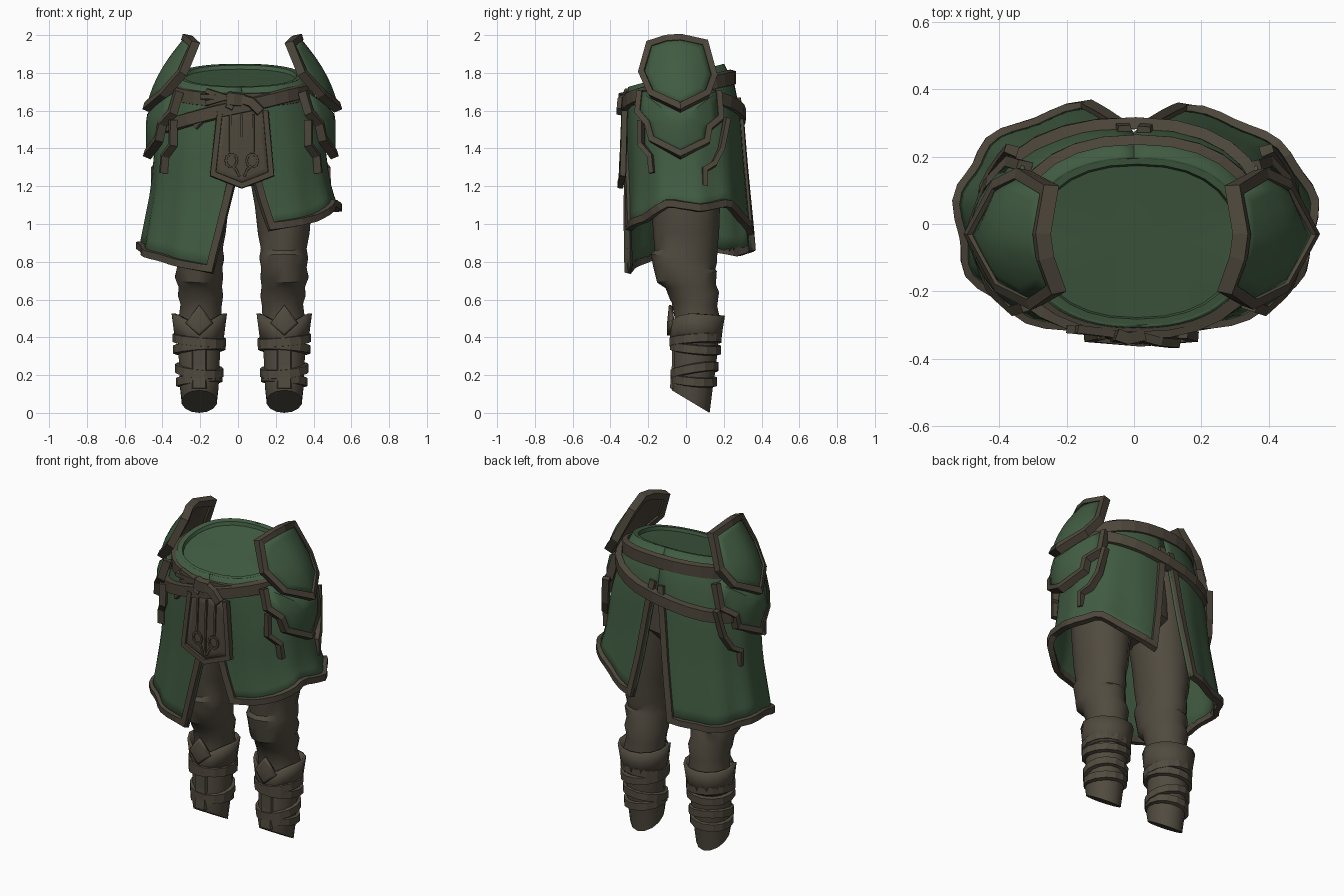
import bpy, bmesh, math
from mathutils import Vector as V

if "Cube" in bpy.data.objects:
    bpy.data.objects.remove(bpy.data.objects["Cube"])


def mat(name, rgb):
    m = bpy.data.materials.new(name)
    m.diffuse_color = (*rgb, 1)
    m.use_nodes = True
    m.node_tree.nodes["Principled BSDF"].inputs["Base Color"].default_value = m.diffuse_color
    return m


GREEN = mat("green cloth", (0.052, 0.106, 0.054))
TRIM = mat("brown leather trim", (0.073, 0.061, 0.043))
LEG = mat("olive brown leggings", (0.082, 0.07, 0.05))


def build(name, verts, faces, m, thick=0, smooth=True):
    me = bpy.data.meshes.new(name)
    me.from_pydata([tuple(v) for v in verts], [], faces)
    bm = bmesh.new()
    bm.from_mesh(me)
    bmesh.ops.recalc_face_normals(bm, faces=bm.faces)
    bm.to_mesh(me)
    bm.free()
    ob = bpy.data.objects.new(name, me)
    bpy.context.collection.objects.link(ob)
    me.materials.append(m)
    if thick:
        s = ob.modifiers.new("thickness", "SOLIDIFY")
        s.thickness, s.offset = thick, 0
    if smooth:
        bpy.context.view_layer.objects.active = ob
        ob.select_set(True)
        bpy.ops.object.shade_smooth_by_angle(angle=math.radians(35))
        ob.select_set(False)
    return ob


def interp(table, t):
    for (a, va), (b, vb) in zip(table, table[1:]):
        if t <= b:
            return va + (vb - va) * max(0, (t - a) / (b - a))
    return table[-1][1]


def ribbon(name, pts, w, t, normal=None, closed=False, m=TRIM):
    """Rectangular strap along a path, lying flat on the given outward direction."""
    pts = [V(p) for p in pts]
    n, verts, faces = len(pts), [], []
    for i, p in enumerate(pts):
        a = pts[i - 1] if closed or i else p
        b = pts[(i + 1) % n] if closed or i < n - 1 else p
        d1 = (p - a).normalized() if p != a else (b - p).normalized()
        d2 = (b - p).normalized() if p != b else d1
        tan = (d1 + d2).normalized()
        nm = normal(p).normalized()
        side = tan.cross(nm).normalized()
        nm = side.cross(tan)
        k = w / 2 * min(1.5, 1 / max(0.5, tan.dot(d2)))
        verts += [p + side * k - nm * t / 2, p + side * k * 0.8 + nm * t / 2,
                  p - side * k * 0.8 + nm * t / 2, p - side * k - nm * t / 2]
    for i in range(n if closed else n - 1):
        o, q = i * 4, (i + 1) % n * 4
        faces += [(o + j, o + (j + 1) % 4, q + (j + 1) % 4, q + j) for j in range(4)]
    if not closed:
        faces += [(0, 1, 2, 3), (n * 4 - 1, n * 4 - 2, n * 4 - 3, n * 4 - 4)]
    return build(name, verts, faces, m, smooth=False)


def plate(name, outline, place, m, thick, rings=4):
    """Curved plate filled from an outline towards its middle."""
    n = len(outline)
    c = [sum(p[k] for p in outline) / n for k in (0, 1)]
    verts = [place(c[0] + (p[0] - c[0]) * r / rings, c[1] + (p[1] - c[1]) * r / rings)
             for r in range(rings, 0, -1) for p in outline] + [place(*c)]
    faces = [(r * n + i, r * n + (i + 1) % n, (r + 1) * n + (i + 1) % n, (r + 1) * n + i)
             for r in range(rings - 1) for i in range(n)]
    faces += [((rings - 1) * n + i, (rings - 1) * n + (i + 1) % n, rings * n) for i in range(n)]
    return build(name, verts, faces, m, thick)


# --- skirt surface: angle around the body and drop below the tilted waistline
RX = [(0, .325), (.1, .37), (.35, .44), (.6, .46), (.95, .525)]
FRONT = [(0, -.3), (.12, -.308), (.5, -.30), (1, -.315)]
BACK = [(0, .195), (.1, .25), (.25, .28), (.5, .30), (1, .345)]


def rim(th):
    return 1.785 + 0.06 * math.sin(th)


def body(th, z, off=0.0, fold=0.0, flare=0.0):
    d = max(0, rim(th) - z)
    c, s = math.cos(th), math.sin(th)
    f, b = interp(FRONT, d), interp(BACK, d)
    k = 1 + fold * d * math.sin(11 * th)
    c, s = math.copysign(abs(c) ** .87, c), math.copysign(abs(s) ** .87, s)
    return V((.01 + (interp(RX, d) * k + off + flare) * c,
              (f + b) / 2 + ((b - f) / 2 * k + off) * s, z))


def outward(p):
    return V((p.x, p.y * 1.5, 0))


def skirt_panel(name, a0, a1, b0, b1, hem, flare):
    def at(u, v, off=0):
        a = a0 + (a1 - a0) * max(0, (v - .2) / .8)
        b = b0 + (b1 - b0) * max(0, (v - .4) / .6)
        deg = a + (b - a) * u
        th = math.radians(deg)
        z = rim(th) + (interp(hem, deg) - rim(th)) * v
        return body(th, z, off, .025, flare * v ** 5)
    nu, nv = 30, 10
    verts = [at(i / nu, j / nv) for j in range(nv + 1) for i in range(nu + 1)]
    faces = [(j * 31 + i, j * 31 + i + 1, j * 31 + i + 32, j * 31 + i + 31)
             for j in range(nv) for i in range(nu)]
    build(name, verts, faces, GREEN, .014)
    path = [at(.015, v / 10, .008) for v in range(2, 10)]
    path += [at(.015 + .97 * i / 24, .98, .008) for i in range(25)]
    path += [at(.985, v / 10, .008) for v in range(9, 3, -1)]
    ribbon(name + "_trim", path, .046, .034, outward)


skirt_panel("long_skirt_panel", 91, 101, 271, 257,
            [(91, .87), (130, .83), (175, .87), (215, .81), (257, .74)], 0)
skirt_panel("short_skirt_panel", 91, 81, -89, -76,
            [(-90, .97), (-76, .97), (-40, 1.02), (-15, 1.1), (10, 1.07), (38, 1.1), (79, .95)], .035)

# --- waist cap with a narrow raised rim
N = 28
A = [2 * math.pi * i / N for i in range(N)]
ring = [body(a, rim(a)) for a in A]
mid = V((.01, -.05, 1.785))
verts = ring + [mid + (p - mid) * .93 for p in ring] + \
    [mid + (p - mid) * .91 - V((0, 0, .02)) for p in ring] + [mid - V((0, 0, .02))]
faces = [(r * N + i, r * N + (i + 1) % N, (r + 1) * N + (i + 1) % N, (r + 1) * N + i)
         for r in range(2) for i in range(N)]
faces += [(2 * N + i, 2 * N + (i + 1) % N, 3 * N) for i in range(N)]
build("waist_cap", verts, faces, GREEN)

# --- belts: one level with the waist, one slung low on the left
ribbon("upper_belt", [body(a, rim(a) - .07, .009 + .008 * math.sin(a)) for a in A], .085, .03, outward, True)
ribbon("slung_belt", [body(a, 1.6 + .1 * math.cos(a) - .02 * math.sin(a), .018) for a in A],
       .078, .035, outward, True)

# --- layered hip plates, mirrored to both sides
TOP = [(-.19, 1.95), (-.1, 1.98), (-.03, 1.985), (.1, 1.955), (.145, 1.78), (.11, 1.69),
       (-.03, 1.62), (-.18, 1.69), (-.23, 1.8)]
LOW = [(-.24, 1.7), (-.25, 1.59), (-.2, 1.53), (-.18, 1.45), (-.03, 1.37), (.11, 1.44),
       (.12, 1.51), (.18, 1.56), (.17, 1.7)]
STRAPS = [[(-.24, 1.55), (-.24, 1.42), (-.19, 1.36), (-.18, 1.27)],
          [(.22, 1.56), (.19, 1.40), (.15, 1.32), (.10, 1.29), (.10, 1.20)]]
for side, sx in (("right", 1), ("left", -1)):
    def on_top(y, z, o=0):
        bulge = .035 * math.sin(math.pi * min(1, max(0, (z - 1.6) / .4)))
        return V((.023 + sx * (.285 + o + bulge + .555 * (2 - z) - 2.8 * (y + .03) ** 2), y, z))

    def on_low(y, z, o=0):
        return V((.015 + sx * (.492 + o - .4 * max(0, z - 1.58) - 2.6 * (y + .03) ** 2), y, z))

    def on_cloth(y, z):
        return V((.015 + sx * (.475 - 2.0 * y * y), y, z))

    def out(p):
        return V((sx, 1.8 * p.y, .3))
    plate(side + "_upper_hip_plate", TOP, on_top, GREEN, .016)
    plate(side + "_upper_plate_lining", TOP, lambda y, z: on_top(y, z, -.016), TRIM, .012)
    ribbon(side + "_upper_hip_plate_trim", [on_top(*p) for p in TOP], .04, .046, out, True)
    plate(side + "_lower_hip_plate", LOW, on_low, GREEN, .02)
    ribbon(side + "_lower_hip_plate_trim", [on_low(*p) for p in LOW], .038, .045, out)
    for k, s in enumerate(STRAPS):
        ribbon(f"{side}_hip_strap_{k}", [on_cloth(*p) for p in s], .032, .04, out)


# --- front tabard with border, seam and looped cord
def on_tab(x, z, o=0):
    return V((x, -.325 - o - .04 * (1.6 - z) + .5 * (x - .02) ** 2, z))


def forward(p):
    return V((0, -1, 0))


TAB = [(-.095, 1.6), (-.132, 1.265), (.02, 1.205), (.175, 1.265), (.145, 1.6)]
plate("tabard", TAB, on_tab, TRIM, .02)
ribbon("tabard_border", [on_tab(*p, .008) for p in TAB], .034, .03, forward)
ribbon("tabard_seam", [on_tab(.02, z, .01) for z in (1.58, 1.4, 1.24)], .014, .014, forward)
for sx in (-1, 1):
    loop = [(.02 + sx * (.055 + .03 * math.sin(t)), 1.335 + .035 * math.cos(t))
            for t in [math.pi * (1.1 - i / 5) for i in range(11)]]
    path = [(.02 + sx * .012, 1.25)] + [(.02 + sx * .03, 1.29)] + loop
    ribbon("tabard_cord", [on_tab(*p, .01) for p in path], .014, .016, forward)
    ribbon("tabard_stripe", [on_tab(.02 + sx * .06, z, .01) for z in (1.58, 1.45, 1.38)],
           .014, .014, forward)

# --- belt knot, leaf-shaped end and hanging tails
ribbon("belt_knot", [(-.055, -.328, 1.665), (-.02, -.34, 1.66), (.03, -.328, 1.655)], .075, .035, forward)
ribbon("belt_tail", [(.02, -.335, 1.66), (.07, -.35, 1.645), (.12, -.355, 1.595)], .055, .025, forward)
ribbon("short_tail", [(-.03, -.33, 1.65), (-.05, -.34, 1.61)], .045, .022, forward)
for dx, dz in ((-.14, .005), (-.11, .035), (-.11, -.03)):
    ribbon("belt_leaf", [(-.06, -.325, 1.67), (-.06 + dx, -.312, 1.67 + dz)], .03, .024, forward)
ribbon("side_knot", [(-.24, -.26, 1.57), (-.2, -.29, 1.52)], .06, .035, outward)

# --- legs: height, centre x, centre y, radii, tilt
LEGROWS = [(.06, .225, .025, .095, .10, .06), (.14, .225, .03, .105, .11, .02),
           (.25, .225, .045, .11, .115, 0), (.38, .225, .05, .115, .12, 0),
           (.5, .222, .06, .115, .12, 0), (.575, .215, .045, .112, .12, .01),
           (.62, .218, .045, .122, .13, -.02), (.67, .22, .025, .118, .133, -.01),
           (.72, .226, .005, .13, .158, -.03), (.77, .223, -.01, .123, .165, .01),
           (.82, .222, -.01, .132, .175, .02), (.87, .222, 0, .124, .166, -.01),
           (.95, .222, 0, .14, .175, .01), (1.1, .22, 0, .155, .18, 0),
           (1.35, .2, 0, .18, .2, 0), (1.6, .15, 0, .14, .2, 0)]


def loft(name, rows, sx, thick=0, dip=0, n=14):
    verts = []
    for j, (z, cx, cy, rx, ry, tilt) in enumerate(rows):
        for i in range(n):
            a = 2 * math.pi * (i + .5) / n
            s = math.sin(a)
            h = z - tilt * s - (dip * max(0, -s) ** 3 if j else 0)
            verts.append((.02 + sx * (cx + rx * math.cos(a)), cy + ry * s, h))
    faces = [(j * n + i, j * n + (i + 1) % n, (j + 1) * n + (i + 1) % n, (j + 1) * n + i)
             for j in range(len(rows) - 1) for i in range(n)]
    if not thick:
        faces.append(tuple(range(n)))
    build(name, verts, faces, LEG, thick)


loft("pelvis", [(1.2, 0, 0, .1, .12, 0), (1.3, 0, 0, .25, .2, 0), (1.6, 0, -.02, .28, .21, 0)], 1)
for side, sx in (("right", 1), ("left", -1)):
    cx = .02 + sx * .225
    loft(side + "_leg", LEGROWS, sx)
    # flared cuff below the knee, with a pointed front plate
    loft(side + "_knee_cuff", [(.37, .225, .055, .122, .122, 0), (.45, .225, .055, .132, .131, .01),
                               (.525, .225, .058, .142, .14, .01)], sx, .016, .06)
    plate(side + "_knee_point", [(cx, .41), (cx + .07, .475), (cx, .57), (cx - .07, .475)],
          lambda x, z: V((x, -.09 + 4 * (x - cx) ** 2 + .1 * max(0, z - .48), z)), LEG, .02)
    ribbon(side + "_shin_strip", [(cx, -.066, .4), (cx, -.066, .25), (cx, -.076, .13)], .08, .018, forward, m=LEG)

    # wrapped straps
    def radial(p):
        return V((p.x - cx, p.y - .05, 0))
    for k, (z, r, cy, tx, ty) in enumerate([(.385, .130, .05, .012, .01), (.345, .128, .05, -.01, -.012),
                                            (.225, .118, .045, .012, .02), (.175, .113, .042, -.012, -.01)]):
        pts = [(cx + r * math.cos(a), cy + r * math.sin(a), z + tx * sx * math.cos(a) + ty * math.sin(a))
               for a in A[::2]]
        ribbon(f"{side}_wrap_strap_{k}", pts, .052, .022, radial, True, LEG)
